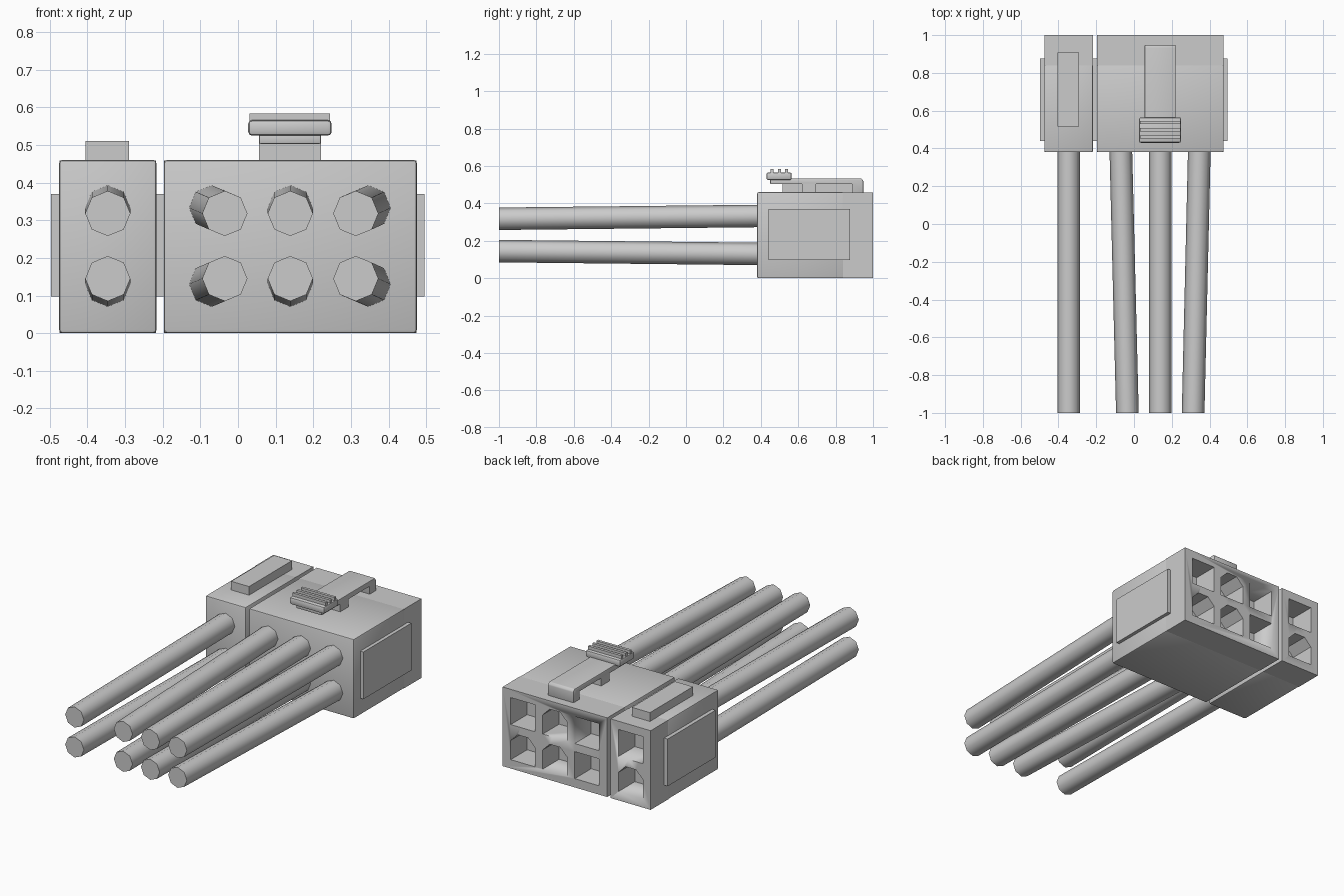
import bpy, bmesh, math

if "Cube" in bpy.data.objects:
    bpy.data.objects.remove(bpy.data.objects["Cube"])


def finish(name, bm, bevel=0.0, segments=2, angle=30):
    bmesh.ops.recalc_face_normals(bm, faces=bm.faces[:])
    mesh = bpy.data.meshes.new(name)
    bm.to_mesh(mesh)
    bm.free()
    ob = bpy.data.objects.new(name, mesh)
    bpy.context.collection.objects.link(ob)
    bpy.ops.object.select_all(action='DESELECT')
    ob.select_set(True)
    bpy.context.view_layer.objects.active = ob
    if bevel:
        mod = ob.modifiers.new("Bevel", 'BEVEL')
        mod.width, mod.segments = bevel, segments
        bpy.ops.object.modifier_apply(modifier=mod.name)
    bpy.ops.object.shade_smooth_by_angle(angle=math.radians(angle))
    return ob


def loft(name, ring_a, ring_b, **kw):
    """Closed solid between two matching rings of points."""
    bm = bmesh.new()
    a = [bm.verts.new(p) for p in ring_a]
    b = [bm.verts.new(p) for p in ring_b]
    n = len(a)
    bm.faces.new(a)
    bm.faces.new(b[::-1])
    for i in range(n):
        bm.faces.new((a[i], b[i], b[(i + 1) % n], a[(i + 1) % n]))
    return finish(name, bm, **kw)


def box(name, x0, x1, y0, y1, z0, z1, **kw):
    ring = [(x0, z0), (x1, z0), (x1, z1), (x0, z1)]
    return loft(name, [(x, y0, z) for x, z in ring], [(x, y1, z) for x, z in ring], **kw)


TOP = 0.46
SEAM = 0.845
ROWS = (0.13, 0.333)


def socket(x, z, keyed):
    """Square or corner-cut pin socket cutter."""
    h, c = 0.078, 0.045
    ring = [(-h, -h), (h, -h)]
    ring += [(h, h - c), (h - c, h), (c - h, h), (-h, h - c)] if keyed else [(h, h), (-h, h)]
    return loft("socket_cutter", [(x + u, SEAM + 0.005, z + v) for u, v in ring],
                [(x + u, 1.1, z + v) for u, v in ring])


def housing(name, x0, x1, columns, keyed):
    # bevelled rear body and the mating end with sockets
    box(name + "_body", x0, x1, 0.38, SEAM, 0, TOP, bevel=0.008)
    end = box(name + "_mating_end", x0 + 0.001, x1 - 0.001, SEAM - 0.006, 1.0, 0.001, TOP - 0.001)
    for x, keys in zip(columns, keyed):
        for z, k in zip(ROWS, keys):
            cutter = socket(x, z, k)
            cutter.hide_render = True
            bpy.context.view_layer.objects.active = end
            mod = end.modifiers.new("Socket", 'BOOLEAN')
            mod.operation, mod.solver, mod.object = 'DIFFERENCE', 'EXACT', cutter
            bpy.ops.object.modifier_apply(modifier=mod.name)
            bpy.data.objects.remove(cutter)


housing("two_pin", -0.475, -0.217, (-0.346,), ((True, False),))
housing("six_pin", -0.197, 0.475, (-0.066, 0.139, 0.344),
        ((False, False), (True, True), (True, False)))

# side pads, joining pad in the gap, and top pad
for name, x0, x1 in (("left_pad", -0.497, -0.47), ("joining_pad", -0.222, -0.192),
                     ("right_pad", 0.47, 0.495)):
    box(name, x0, x1, 0.44, 0.877, 0.097, 0.37)
box("two_pin_top_pad", -0.405, -0.29, 0.515, 0.908, 0.45, 0.51)

# latch arm with its hooked end, extruded across x
profile = [(0.45, 0.503), (0.89, 0.503), (0.89, 0.455), (0.948, 0.455),
           (0.948, 0.522), (0.938, 0.534), (0.56, 0.534), (0.45, 0.53)]
loft("latch_arm", [(0.056, y, z) for y, z in profile],
     [(0.22, y, z) for y, z in profile], bevel=0.004)
box("latch_post", 0.056, 0.22, 0.62, 0.695, 0.45, 0.508)

# latch grip and ridges
box("latch_grip", 0.027, 0.249, 0.43, 0.565, 0.525, 0.566, bevel=0.01)
for i in range(3):
    y = 0.46 + 0.039 * i
    box("grip_ridge", 0.031, 0.245, y - 0.008, y + 0.008, 0.56, 0.584)


# eight-sided wires, slightly converging towards the free end
def ring(x, y, z, r=0.06):
    return [(x + r * math.cos(i * math.pi / 4), y, z + r * math.sin(i * math.pi / 4))
            for i in range(8)]


for x_free, x_body in ((-0.346, -0.346), (-0.035, -0.07), (0.139, 0.139), (0.313, 0.346)):
    for z_free, z_body in ((0.145, 0.13), (0.318, 0.333)):
        loft("wire", ring(x_free, -1.0, z_free), ring(x_body, 0.4, z_body), angle=50)
